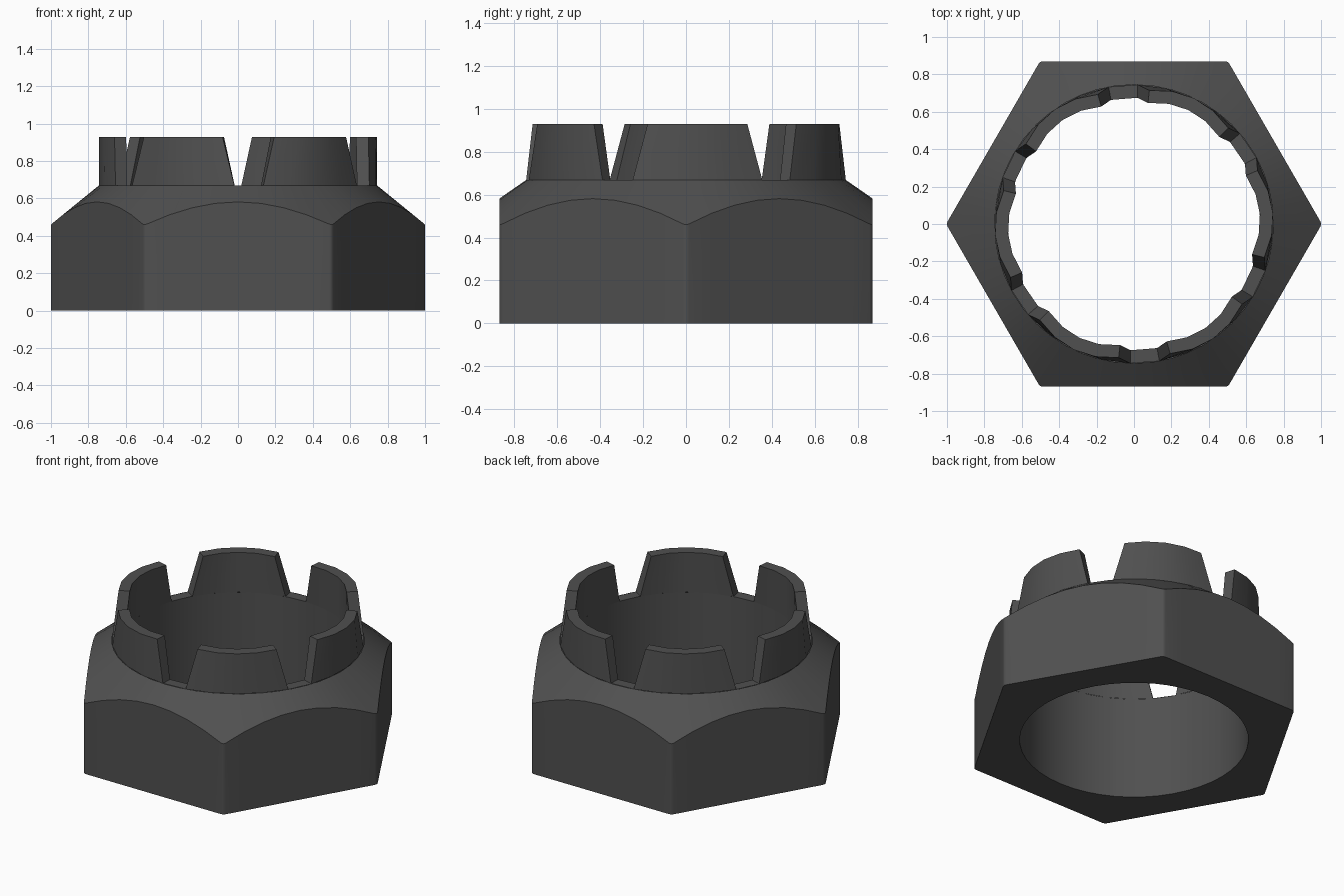
import bpy, bmesh
from math import sin, cos, radians, hypot, sqrt, atan2

if "Cube" in bpy.data.objects:
    bpy.data.objects.remove(bpy.data.objects["Cube"])

APO, FILLET = 0.870, 0.03          # hex apothem and corner rounding
R_OUT, R_IN = 0.745, 0.675         # crown ring radii
Z_DECK, Z_TOP = 0.668, 0.928

steel = bpy.data.materials.new("dark_steel")
steel.diffuse_color = (0.08, 0.08, 0.08, 1)
steel.use_nodes = True
steel.node_tree.nodes["Principled BSDF"].inputs["Base Color"].default_value = steel.diffuse_color


def finish(bm, name):
    bmesh.ops.remove_doubles(bm, verts=bm.verts, dist=1e-5)
    bmesh.ops.recalc_face_normals(bm, faces=bm.faces)
    me = bpy.data.meshes.new(name)
    bm.to_mesh(me)
    bm.free()
    me.materials.append(steel)
    ob = bpy.data.objects.new(name, me)
    bpy.context.collection.objects.link(ob)
    bpy.ops.object.select_all(action='DESELECT')
    ob.select_set(True)
    bpy.context.view_layer.objects.active = ob
    bpy.ops.object.shade_smooth_by_angle(angle=radians(25))
    return ob


# Hexagon outline with rounded corners and subdivided flats
def corner(k):
    c = (APO - FILLET) * 2 / sqrt(3)
    a = radians(60 * k)
    return [(c * cos(a) + FILLET * cos(a + radians(d)),
             c * sin(a) + FILLET * sin(a + radians(d))) for d in (-30, -10, 0, 10, 30)]


outline = []
for k in range(6):
    pts, nxt = corner(k), corner(k + 1)[0]
    outline += pts
    x, y = pts[-1]
    outline += [(x + (nxt[0] - x) * i / 8, y + (nxt[1] - y) * i / 8) for i in range(1, 8)]

# Nut body: bore, underside, flats and chamfered shoulder
bm = bmesh.new()
columns = []
for x, y in outline:
    a, r = atan2(y, x), hypot(x, y)
    z_edge = 0.46 + (1 - r) * 0.125 / 0.134
    ring = lambda rad, z: (rad * cos(a), rad * sin(a), z)
    columns.append([bm.verts.new(p) for p in (
        ring(R_IN, Z_DECK), ring(R_IN, 0), (x, y, 0), (x, y, z_edge), ring(R_OUT, Z_DECK))])
for i, c in enumerate(columns):
    d = columns[(i + 1) % len(columns)]
    for j in range(4):
        bm.faces.new((c[j], d[j], d[j + 1], c[j + 1]))
finish(bm, "nut_body")

# Crown: six teeth narrowed tangentially at the top, with slot floors between
bm = bmesh.new()


def point(rad, centre, off, z, squeeze=1.0):
    c, o = radians(centre), radians(off)
    u, v = rad * cos(o), rad * sin(o) * squeeze
    return bm.verts.new((u * cos(c) - v * sin(c), u * sin(c) + v * cos(c), z))


for k in range(6):
    mid = 4.5 + 60 * k
    rows = []
    for off in (-24, -12, 0, 12, 24):
        rows.append([point(R_OUT, mid, off, Z_DECK), point(R_OUT, mid, off, Z_TOP, 0.77),
                     point(R_IN, mid, off, Z_TOP, 0.77), point(R_IN, mid, off, Z_DECK)])
    for p, q in zip(rows, rows[1:]):
        for j in range(3):
            bm.faces.new((p[j], q[j], q[j + 1], p[j + 1]))
    bm.faces.new(rows[0])
    bm.faces.new(rows[-1])
    bm.faces.new([point(r, mid, o, Z_DECK) for r, o in
                  ((R_IN, 24), (R_OUT, 24), (R_OUT, 36), (R_IN, 36))])
finish(bm, "crown_teeth")
